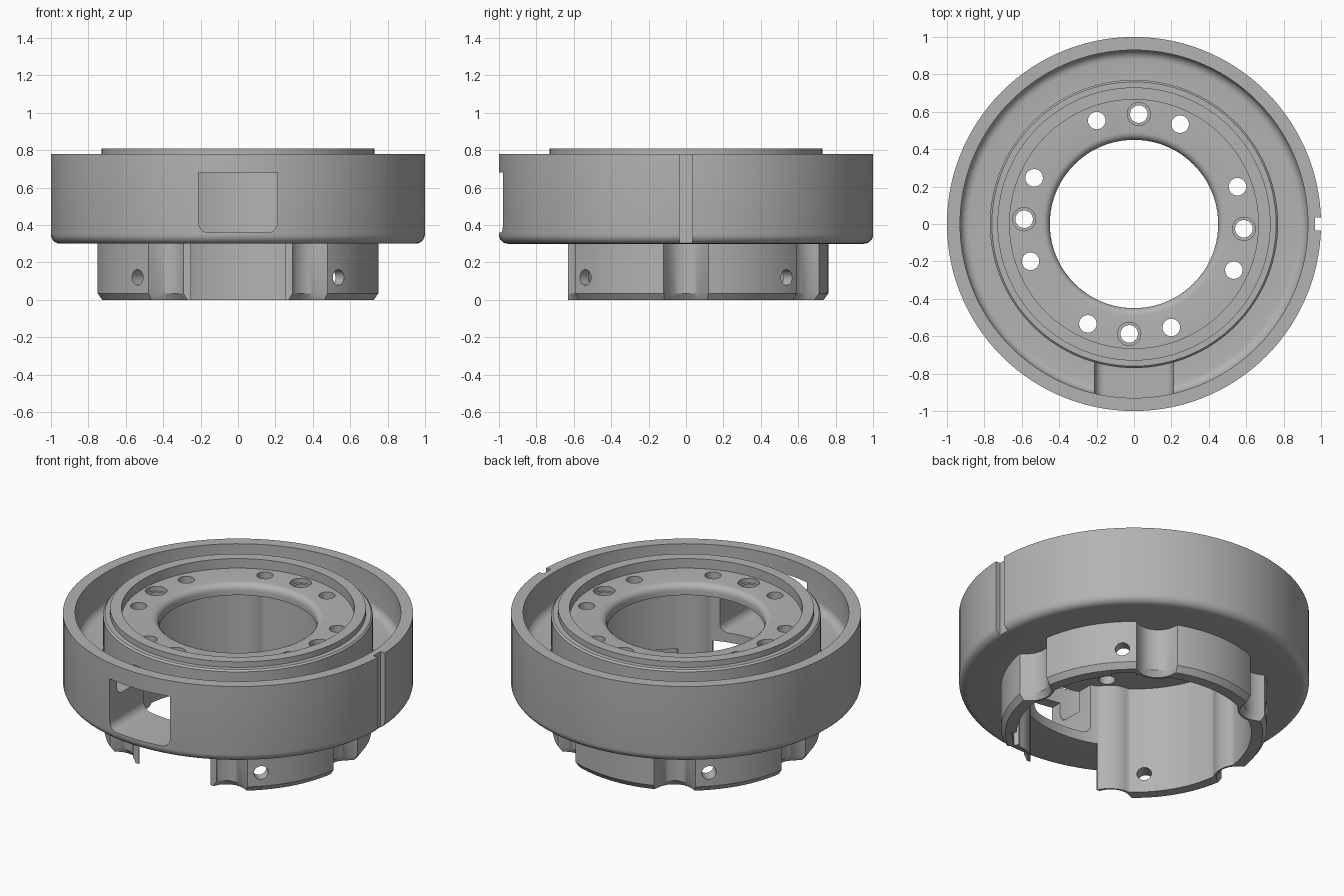
import bpy
import bmesh
from math import radians, sin, cos, pi, sqrt
from mathutils import Matrix, Vector

cube = bpy.data.objects.get("Cube")
if cube:
    bpy.data.objects.remove(cube)

grey = bpy.data.materials.new("plain_grey")
grey.use_nodes = True
grey.diffuse_color = (0.45, 0.45, 0.45, 1)
grey.node_tree.nodes["Principled BSDF"].inputs["Base Color"].default_value = (0.45, 0.45, 0.45, 1)


def make(name, bm):
    bmesh.ops.recalc_face_normals(bm, faces=bm.faces[:])
    mesh = bpy.data.meshes.new(name)
    bm.to_mesh(mesh)
    bm.free()
    mesh.materials.append(grey)
    obj = bpy.data.objects.new(name, mesh)
    bpy.context.collection.objects.link(obj)
    return obj


def loft(name, rings, segments, closed=False):
    """Stack of (radius, z) rings; a radius may be a function of the angle."""
    bm = bmesh.new()
    loops = []
    for radius, z in rings:
        loop = []
        for i in range(segments):
            a = 2 * pi * i / segments
            r = radius(a) if callable(radius) else radius
            loop.append(bm.verts.new((r * cos(a), r * sin(a), z)))
        loops.append(loop)
    pairs = list(zip(loops, loops[1:]))
    if closed:
        pairs.append((loops[-1], loops[0]))
    else:
        bm.faces.new(loops[0])
        bm.faces.new(loops[-1])
    for low, high in pairs:
        for i in range(segments):
            j = (i + 1) % segments
            bm.faces.new((low[i], low[j], high[j], high[i]))
    return make(name, bm)


def box(name, low, high, angle=0, round_bottom=0):
    low, high = Vector(low), Vector(high)
    bm = bmesh.new()
    bmesh.ops.create_cube(bm, size=1, matrix=Matrix.Translation((low + high) / 2)
                          @ Matrix.Diagonal((*(high - low), 1)))
    if round_bottom:
        edges = [e for e in bm.edges if all(abs(v.co.z - low.z) < 1e-4 for v in e.verts)
                 and abs(e.verts[0].co.x - e.verts[1].co.x) < 1e-4]
        bmesh.ops.bevel(bm, geom=edges, offset=round_bottom, segments=6, profile=0.5,
                        affect='EDGES')
    bm.transform(Matrix.Rotation(angle, 4, 'Z'))
    return make(name, bm)


def rod(name, radius, length, matrix):
    bm = bmesh.new()
    bmesh.ops.create_cone(bm, cap_ends=True, segments=24, radius1=radius, radius2=radius,
                          depth=length, matrix=matrix)
    return make(name, bm)


def combine(target, tool, operation='DIFFERENCE'):
    mod = target.modifiers.new("cut", 'BOOLEAN')
    mod.operation, mod.solver, mod.object = operation, 'EXACT', tool
    with bpy.context.temp_override(object=target, active_object=target,
                                   selected_objects=[target]):
        bpy.ops.object.modifier_apply(modifier=mod.name)
    bpy.data.objects.remove(tool)


def scalloped(base, centre, size, inset=0):
    """Circle dented inward by six round flutes."""
    def radius(a):
        phi = (a + pi / 6) % (pi / 3) - pi / 6
        under = size ** 2 - (centre * sin(phi)) ** 2
        dent = centre * cos(phi) - sqrt(under) if under > 0 else base
        return min(base, dent) - inset
    return radius


# Outer ring, channel floor and hub top as one turned profile
profile = [(0.45, 0.30), (0.95, 0.30)]
profile += [(0.95 + 0.05 * sin(t * pi / 12), 0.35 - 0.05 * cos(t * pi / 12)) for t in range(1, 7)]
profile += [(1, 0.78), (0.93, 0.78)]
profile += [(0.88 + 0.05 * cos(t * pi / 10), 0.60 - 0.05 * sin(t * pi / 10)) for t in range(6)]
profile += [(0.77, 0.55), (0.77, 0.765), (0.76, 0.775), (0.73, 0.775), (0.73, 0.81),
            (0.665, 0.81), (0.665, 0.75)]
profile += [(0.49 - 0.04 * sin(t * pi / 10), 0.71 + 0.04 * cos(t * pi / 10)) for t in range(6)]
body = loft("ring_housing", profile, 120, closed=True)

# Fluted lower skirt with a chamfered foot and a front opening
outer = scalloped(0.76, 0.80, 0.125)
foot = scalloped(0.76, 0.80, 0.125, inset=0.025)
skirt = loft("skirt", [(foot, 0), (outer, 0.035), (outer, 0.32)], 360)
combine(skirt, box("gap", (-0.25, -1, -0.1), (0.25, -0.3, 0.5)))
combine(skirt, box("gap_sides", (-0.34, -1, -0.1), (0.34, -0.63, 0.5)))
combine(body, skirt, 'UNION')

# Hollow interior with columns behind the flutes
inner = scalloped(0.67, 0.80, 0.16)
combine(body, loft("hollow", [(inner, -0.1), (inner, 0.68)], 360))

# Front window running through to the interior
combine(body, box("window", (-0.21, -1.1, 0.36), (0.21, -0.5, 0.68), round_bottom=0.05))

# Key slots on both sides
for side in (0, pi):
    combine(body, box("key_slot", (0.968, -0.035, 0.2), (1.1, 0.035, 0.9), angle=side))

# Radial screw holes with inner pockets
for k in range(4):
    angle = radians(45 + 90 * k)
    turn = Matrix.Rotation(angle, 4, 'Z')
    combine(body, box("pocket", (0.6, -0.07, -0.1), (0.695, 0.07, 0.24), angle=angle))
    combine(body, rod("screw_hole", 0.042, 0.4, turn @ Matrix.Translation((0.75, 0, 0.12))
                      @ Matrix.Rotation(pi / 2, 4, 'Y')))

# Holes through the top plate: four counterbored, eight plain
for k in range(4):
    for offset in (-22.3, 0, 22.3):
        a = radians(87.5 + 90 * k + offset)
        spot = Vector((0.588 * cos(a), 0.588 * sin(a), 0.72))
        combine(body, rod("plate_hole", 0.047, 0.2, Matrix.Translation(spot)))
        if offset == 0:
            spot.z = 0.77
            combine(body, rod("counterbore", 0.062, 0.1, Matrix.Translation(spot)))

bpy.ops.object.select_all(action='DESELECT')
body.select_set(True)
bpy.context.view_layer.objects.active = body
bpy.ops.object.shade_smooth_by_angle(angle=radians(30))
